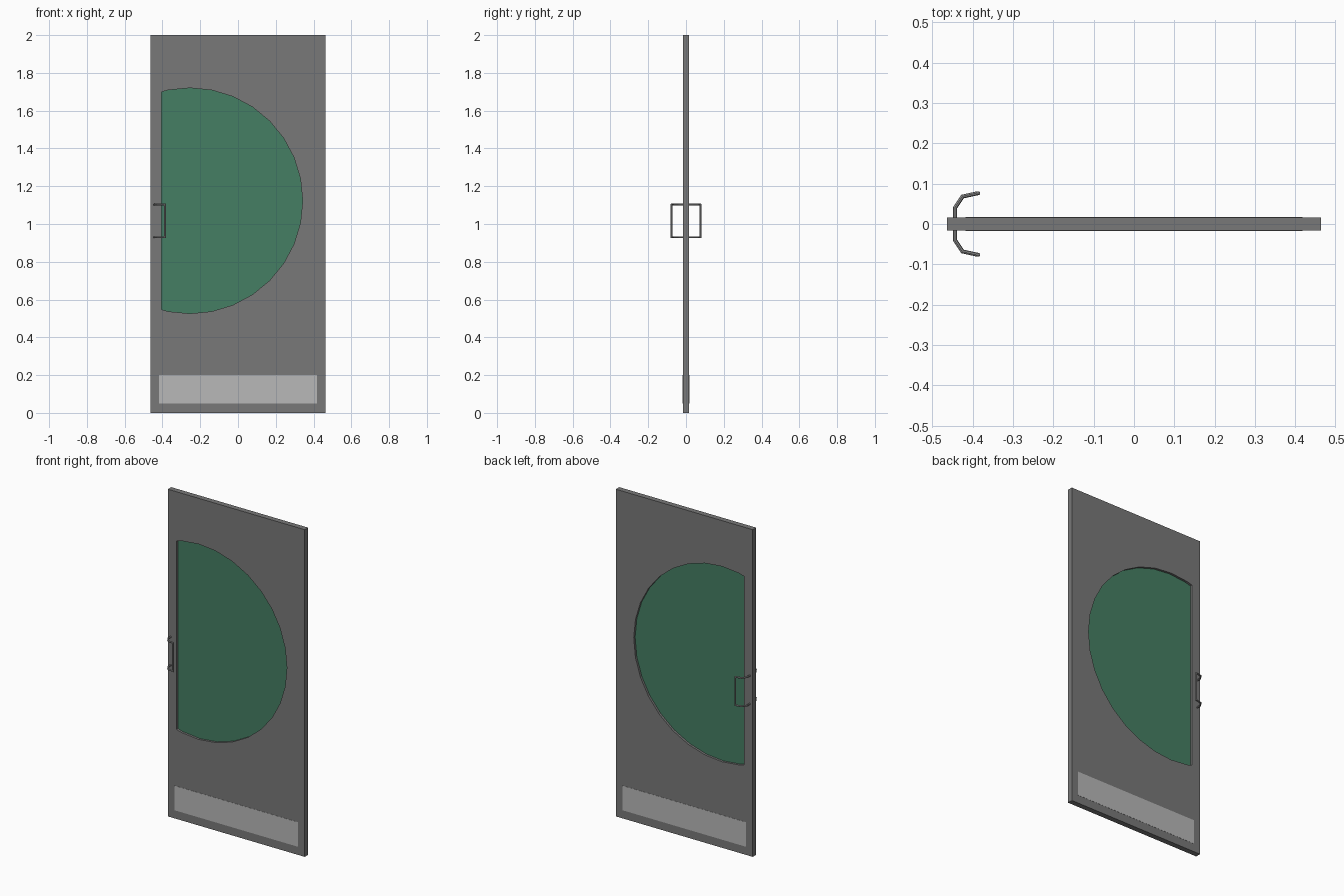
import bpy, bmesh, math
from mathutils import Vector

if "Cube" in bpy.data.objects:
    bpy.data.objects.remove(bpy.data.objects["Cube"])

W, H, T = 0.463, 2.0, 0.0165          # half width, height, half thickness


def material(name, rgb):
    m = bpy.data.materials.new(name)
    m.diffuse_color = (*rgb, 1)
    m.use_nodes = True
    m.node_tree.nodes["Principled BSDF"].inputs["Base Color"].default_value = m.diffuse_color
    return m


DOOR = material("door grey", (0.19, 0.19, 0.19))
GLASS = material("green glass", (0.06, 0.21, 0.125))
PLATE = material("light metal", (0.48, 0.48, 0.48))
METAL = material("handle metal", (0.28, 0.28, 0.28))


def finish(bm, name, mat):
    bmesh.ops.recalc_face_normals(bm, faces=bm.faces)
    me = bpy.data.meshes.new(name)
    bm.to_mesh(me)
    bm.free()
    me.materials.append(mat)
    ob = bpy.data.objects.new(name, me)
    bpy.context.collection.objects.link(ob)
    return ob


def slab(name, loops, y0, y1, mat):
    """Fill x,z outlines (later loops are holes) and extrude along y."""
    bm = bmesh.new()
    edges = []
    for loop in loops:
        vs = [bm.verts.new((x, y0, z)) for x, z in loop]
        edges += [bm.edges.new((vs[i - 1], vs[i])) for i in range(len(vs))]
    bmesh.ops.triangle_fill(bm, edges=edges, use_beauty=True, normal=(0, -1, 0))
    bmesh.ops.dissolve_degenerate(bm, edges=bm.edges, dist=1e-6)
    ext = bmesh.ops.extrude_face_region(bm, geom=list(bm.faces), use_keep_orig=True)
    vs = [g for g in ext["geom"] if isinstance(g, bmesh.types.BMVert)]
    bmesh.ops.translate(bm, verts=vs, vec=(0, y1 - y0, 0))
    return finish(bm, name, mat)


def rect(x0, x1, z0, z1):
    return [(x0, z0), (x1, z0), (x1, z1), (x0, z1)]


# Window outline: 32-sided circle cut off by a vertical line
cx, cz, r, cut = -0.255, 1.123, 0.597, -0.405
window = [(cx + r * math.cos(math.radians(11.25 * i)),
           cz + r * math.sin(math.radians(11.25 * i))) for i in range(-9, 10)]
window = [(cut, cz - 0.5754)] + window + [(cut, cz + 0.5754)]

# Door leaf and glass pane
slab("door_leaf", [rect(-W, W, 0, H), window], -T, T, DOOR)
slab("window_glass", [window], -0.003, 0.003, GLASS)

# Kick plates on both faces
for side, name in ((-1, "kick_plate_front"), (1, "kick_plate_back")):
    slab(name, [rect(-0.418, 0.418, 0.05, 0.20)],
         side * (T - 0.001), side * (T + 0.001), PLATE)


def tube_loop(name, pts, rad, sides, mat):
    """Closed mitred tube through the points."""
    bm = bmesh.new()
    pts = [Vector(p) for p in pts]
    n = len(pts)
    d = [(pts[(i + 1) % n] - pts[i]).normalized() for i in range(n)]
    up = Vector((0, 0, 1))
    if abs(d[-1].z) > 0.9:
        up = Vector((0, 1, 0))
    a = d[-1].cross(up).normalized()
    b = d[-1].cross(a)
    cur = []
    for k in range(sides):
        t = 2 * math.pi * (k + 0.5) / sides
        cur.append(pts[-1] + rad * (a * math.cos(t) + b * math.sin(t)))
    rings = []
    for i in range(n):
        plane = (d[i - 1] + d[i]).normalized()
        cur = [c + d[i - 1] * ((pts[i] - c).dot(plane) / d[i - 1].dot(plane))
               for c in cur]
        rings.append([bm.verts.new(c) for c in cur])
    for i in range(n):
        p, q = rings[i - 1], rings[i]
        for k in range(sides):
            bm.faces.new((p[k - 1], p[k], q[k], q[k - 1]))
    return finish(bm, name, mat)


# Handle: bent bars passing through the door, joined by upright grips
half = [(-0.443, 0.041), (-0.425, 0.068), (-0.386, 0.0765)]
path = [(x, -y) for x, y in reversed(half)] + half
loop = [(x, y, 0.93) for x, y in path] + [(x, y, 1.103) for x, y in reversed(path)]
tube_loop("pull_handle", loop, 0.005, 8, METAL)
